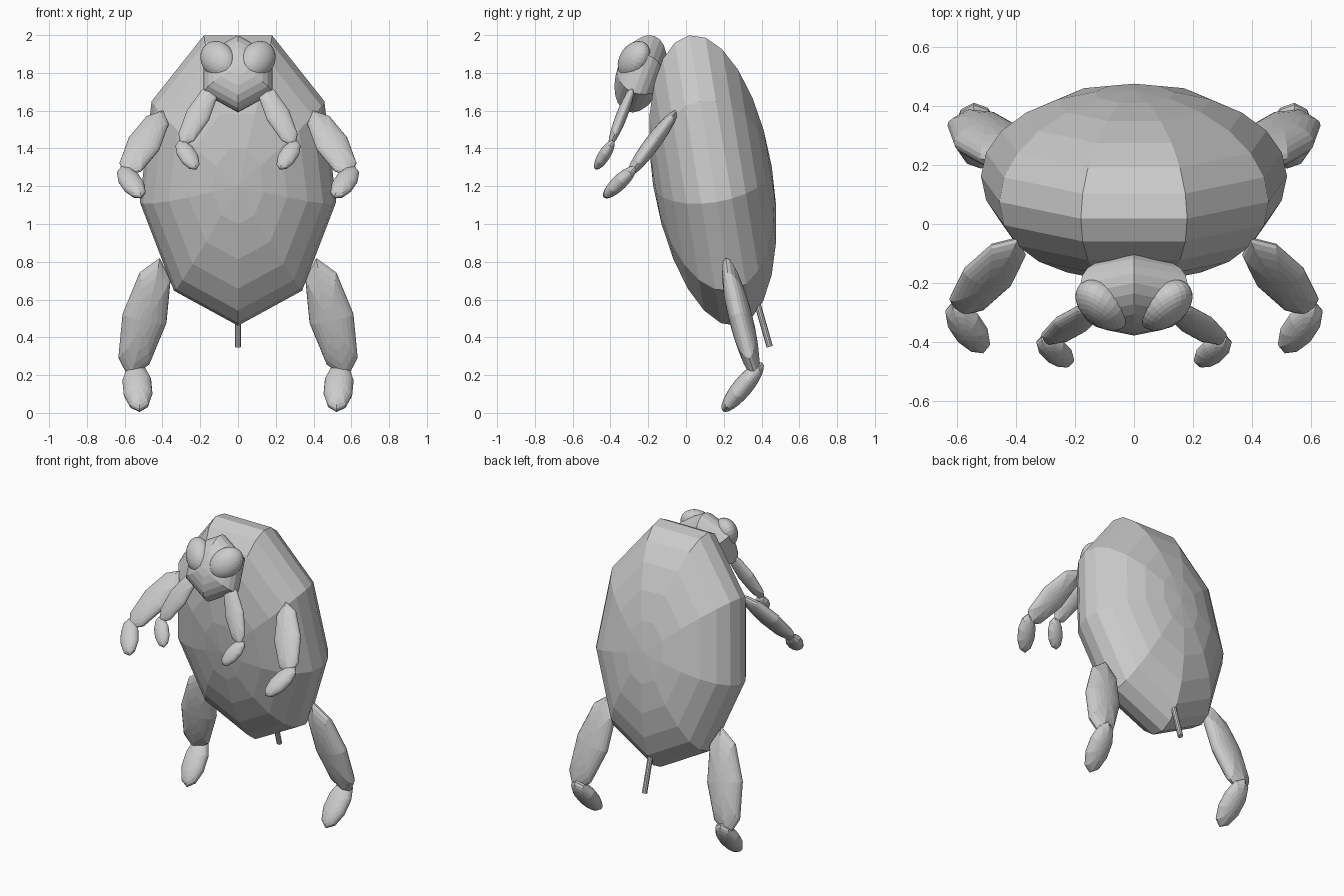
import bpy, bmesh, math
from mathutils import Vector, Matrix

if "Cube" in bpy.data.objects:
    bpy.data.objects.remove(bpy.data.objects["Cube"])


def ball(name, p0, p1, wide, thin, hint, segs, rings, side=1):
    """Flattened faceted sphere: long axis p0-p1, pole along the thin direction."""
    p0, p1 = Vector(p0), Vector(p1)
    half = (p1 - p0) / 2
    long_dir = half.normalized()
    t = Vector(hint)
    t = (t - long_dir * t.dot(long_dir)).normalized()
    w = long_dir.cross(t)
    m = Matrix((w * wide, half, t * thin)).transposed().to_4x4()
    m.translation = (p0 + p1) / 2
    m = Matrix.Diagonal((side, 1, 1, 1)) @ m
    bm = bmesh.new()
    bmesh.ops.create_uvsphere(bm, u_segments=segs, v_segments=rings, radius=1)
    bm.transform(m)
    bmesh.ops.recalc_face_normals(bm, faces=bm.faces)
    me = bpy.data.meshes.new(name)
    bm.to_mesh(me)
    bm.free()
    ob = bpy.data.objects.new(name, me)
    bpy.context.collection.objects.link(ob)
    return ob


def tilted(center, radius, deg):
    """End points of an upright axis leaned about x (first end is the top)."""
    a = math.radians(deg)
    v = Vector((0, -math.sin(a), math.cos(a))) * radius
    return Vector(center) + v, Vector(center) - v


# Body: nine-sided leaning ellipsoid, one corner pointing down
top, bottom = tilted((0, 0.14, 1.254), 0.803, 9.3)
ball("body", top, bottom, 0.528, 0.318, (0, 1, 0), 9, 12)

# Head: six-sided ellipsoid leaning the other way
top, bottom = tilted((0, -0.24, 1.795), 0.213, -20)
ball("head", top, bottom, 0.21, 0.126, (0, 1, 0), 6, 12)

# Paired parts: name, start, end, half width, half thickness, thin direction, sides, rings
PAIRS = [
    ("eye", (0.042, -0.339, 1.798), (0.168, -0.211, 1.942), 0.09, 0.07, (0.5, -0.85, 0.31), 24, 16),
    ("feeler_upper", (0.125, -0.275, 1.74), (0.30, -0.405, 1.41), 0.065, 0.03, (0, 0.9, -0.4), 8, 12),
    ("feeler_lower", (0.315, -0.385, 1.44), (0.22, -0.48, 1.29), 0.05, 0.032, (0, 0.8, -0.6), 10, 12),
    ("front_leg_upper", (0.395, -0.05, 1.60), (0.60, -0.31, 1.25), 0.09, 0.042, (0, 0.8, -0.6), 8, 12),
    ("front_leg_lower", (0.62, -0.27, 1.30), (0.51, -0.435, 1.14), 0.06, 0.04, (0, 0.75, -0.65), 10, 12),
    ("hind_leg_upper", (0.415, 0.21, 0.82), (0.575, 0.37, 0.18), 0.12, 0.062, (0.1, 1, 0.25), 8, 12),
    ("hind_foot", (0.545, 0.405, 0.265), (0.52, 0.195, 0.009), 0.08, 0.052, (0, 0.75, -0.65), 10, 12),
]
for name, *args in PAIRS:
    for side, label in ((1, "right"), (-1, "left")):
        ball(f"{name}_{label}", *args, side=side)

# Stinger: thin rod under the body
a, b = Vector((0, 0.355, 0.66)), Vector((0, 0.443, 0.35))
bpy.ops.mesh.primitive_cylinder_add(vertices=10, radius=0.017, depth=(b - a).length, location=(a + b) / 2)
stinger = bpy.context.object
stinger.name = "stinger"
stinger.rotation_euler = (b - a).to_track_quat('Z', 'Y').to_euler()
